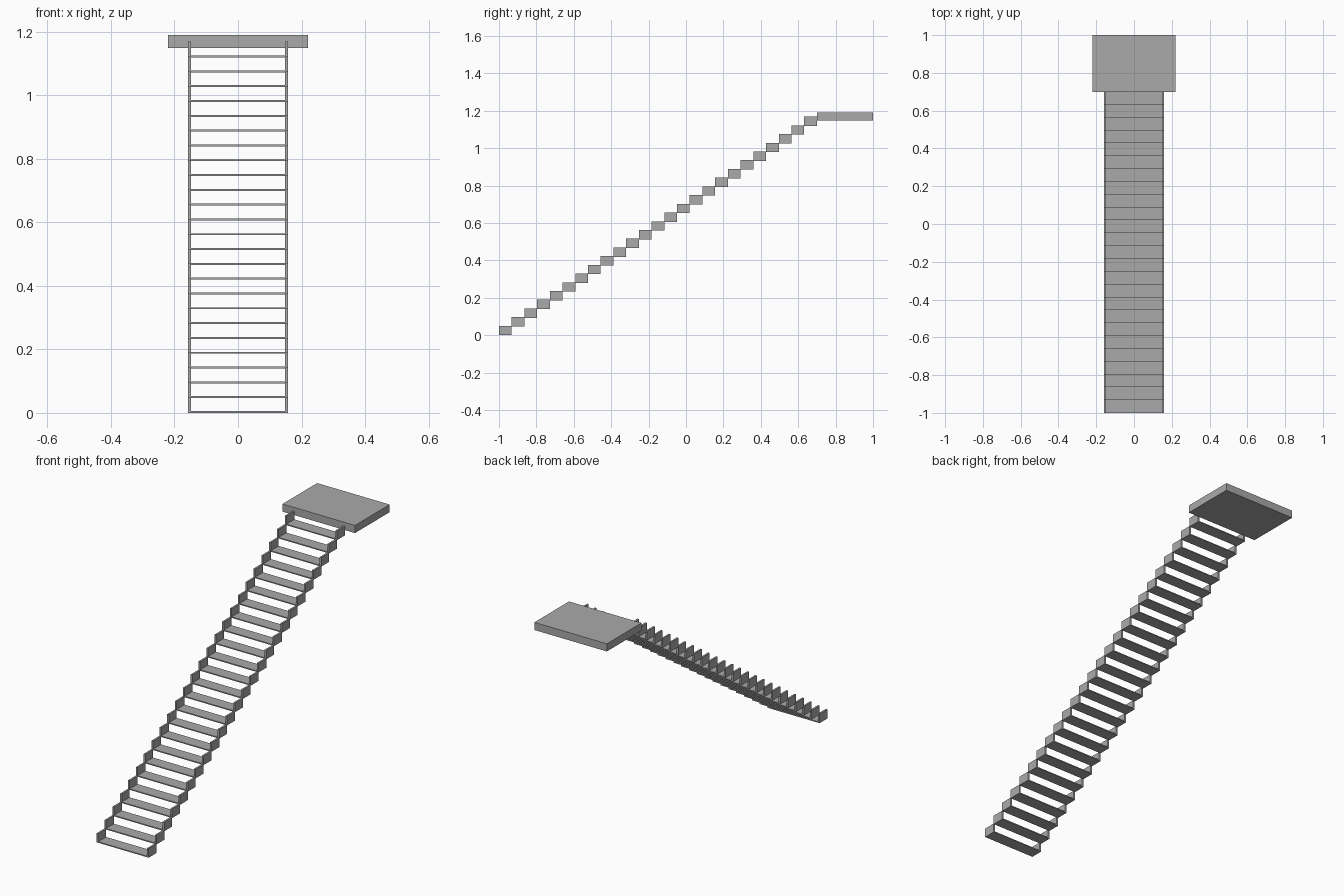
import bpy
import bmesh
from mathutils import Matrix, Vector

cube = bpy.data.objects.get("Cube")
if cube:
    bpy.data.objects.remove(cube, do_unlink=True)

# Single grey finish
grey = bpy.data.materials.new("plain_grey")
grey.use_nodes = True
grey.diffuse_color = (0.4, 0.4, 0.4, 1)
grey.node_tree.nodes["Principled BSDF"].inputs["Base Color"].default_value = (0.4, 0.4, 0.4, 1)

STEPS = 25
DEPTH = 1.7 / STEPS
RISE = 0.0466
SIDE_HEIGHT = 0.05
HALF_WIDTH = 0.158
SIDE_THICK = 0.01
TREAD_THICK = 0.006


def box_object(name, boxes):
    """Make one object from boxes given as (low corner, high corner)."""
    bm = bmesh.new()
    for low, high in boxes:
        low, high = Vector(low), Vector(high)
        size = Matrix.Diagonal(high - low).to_4x4()
        bmesh.ops.create_cube(bm, size=1, matrix=Matrix.Translation((low + high) / 2) @ size)
    mesh = bpy.data.meshes.new(name)
    bm.to_mesh(mesh)
    bm.free()
    mesh.materials.append(grey)
    obj = bpy.data.objects.new(name, mesh)
    bpy.context.collection.objects.link(obj)
    return obj


starts = [(-1 + i * DEPTH, i * RISE) for i in range(STEPS)]
inner = HALF_WIDTH - SIDE_THICK

# Thin treads at the bottom of every step
box_object("treads", [((-inner, y, z), (inner, y + DEPTH, z + TREAD_THICK))
                      for y, z in starts])

# Upright side plates, one per step on each side
for name, x in (("left_side_plates", inner), ("right_side_plates", -HALF_WIDTH)):
    box_object(name, [((x, y, z), (x + SIDE_THICK, y + DEPTH, z + SIDE_HEIGHT))
                      for y, z in starts])

# Landing slab at the top
box_object("landing", [((-0.22, 0.7, 1.148), (0.22, 1, 1.19))])
